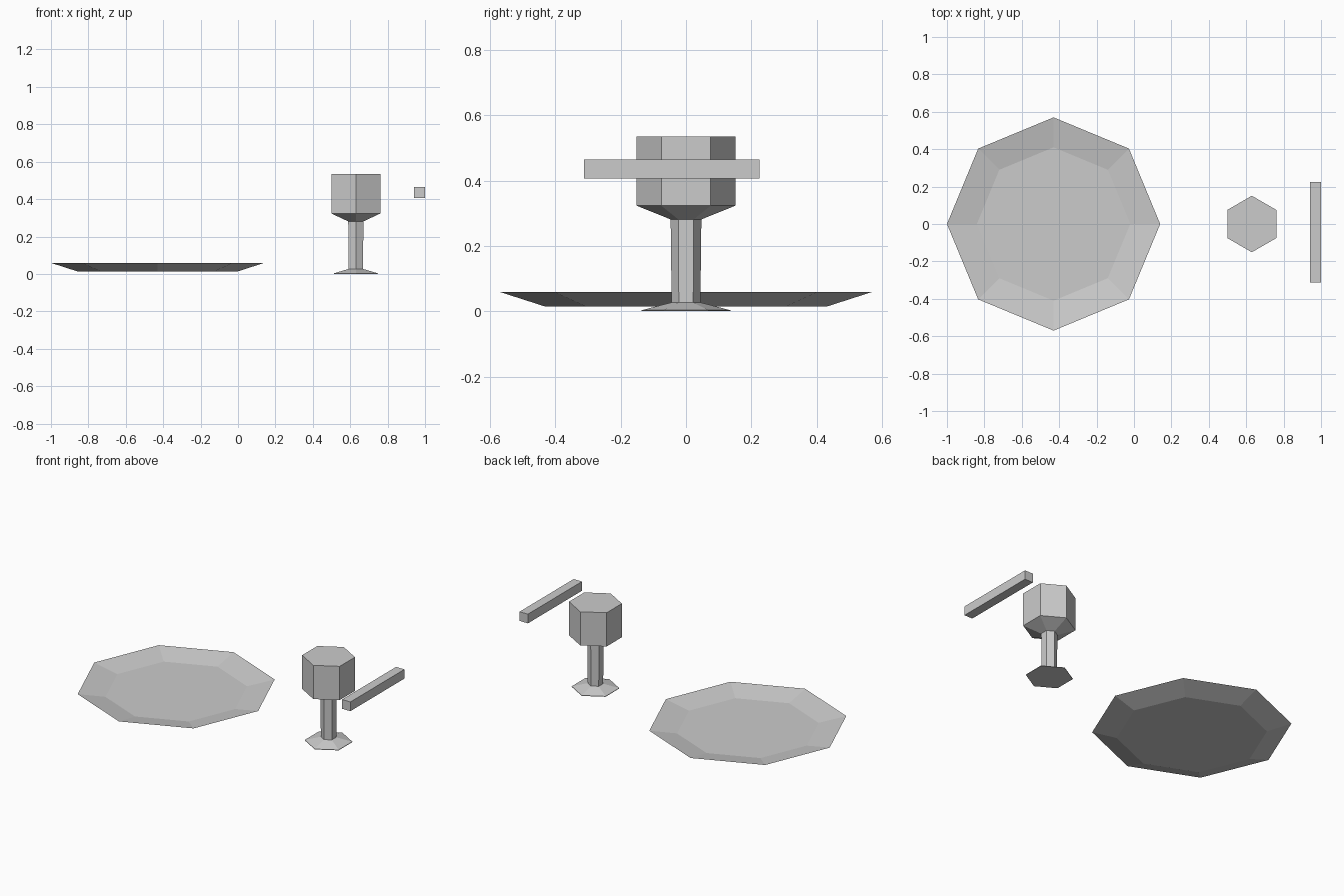
import bpy, bmesh
from math import cos, sin, pi

if "Cube" in bpy.data.objects:
    bpy.data.objects.remove(bpy.data.objects["Cube"])


def lathe(name, profile, sides, centre, phase=0.0):
    """Faceted solid from (radius, z) rings, capped at both ends."""
    bm = bmesh.new()
    rings = []
    for r, z in profile:
        rings.append([bm.verts.new((r * cos(phase + 2 * pi * i / sides),
                                    r * sin(phase + 2 * pi * i / sides), z))
                      for i in range(sides)])
    for a, b in zip(rings, rings[1:]):
        for i in range(sides):
            j = (i + 1) % sides
            bm.faces.new((a[i], a[j], b[j], b[i]))
    bm.faces.new(rings[0][::-1])
    bm.faces.new(rings[-1])
    bmesh.ops.recalc_face_normals(bm, faces=bm.faces)
    mesh = bpy.data.meshes.new(name)
    bm.to_mesh(mesh)
    bm.free()
    obj = bpy.data.objects.new(name, mesh)
    obj.location = centre
    bpy.context.collection.objects.link(obj)
    return obj


# Shallow octagonal plate: underside, sharp rim, sunken centre
lathe("plate", [(0.43, 0.014), (0.57, 0.059), (0.41, 0.029)], 8, (-0.43, 0, 0))

# Hexagonal goblet: foot, stem, tapered bowl base, straight bowl
lathe("goblet", [(0.136, 0.0), (0.136, 0.003), (0.044, 0.027), (0.047, 0.281),
                 (0.151, 0.323), (0.151, 0.535)], 6, (0.63, 0, 0), pi / 2)

# Square bar beside the goblet
bpy.ops.mesh.primitive_cube_add(size=1, location=(0.971, -0.043, 0.436))
bar = bpy.context.object
bar.name = "bar"
bar.scale = (0.058, 0.537, 0.058)
